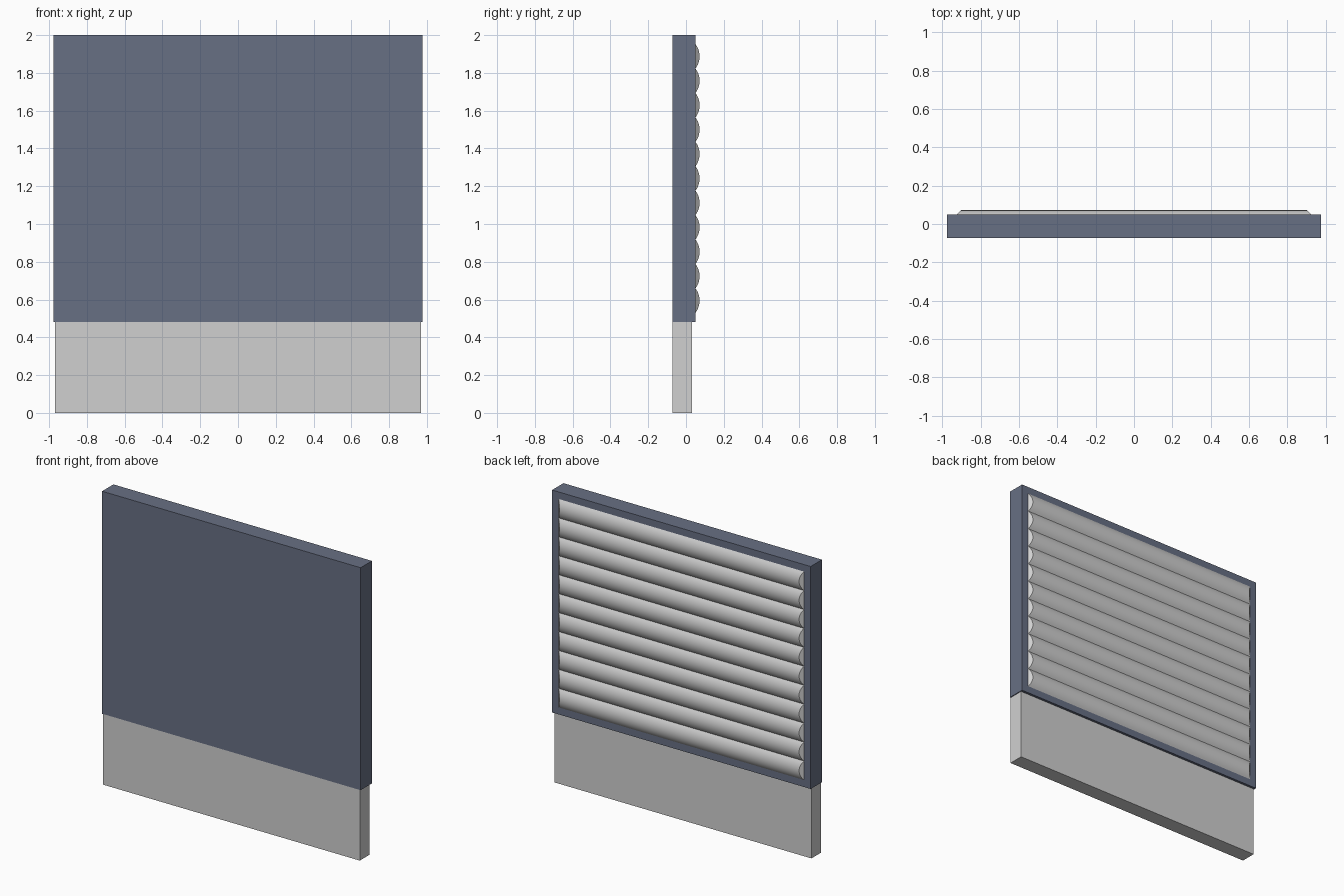
import bpy, bmesh, math

if "Cube" in bpy.data.objects:
    bpy.data.objects.remove(bpy.data.objects["Cube"])


def material(name, rgb):
    m = bpy.data.materials.new(name)
    m.diffuse_color = (*rgb, 1)
    m.use_nodes = True
    m.node_tree.nodes["Principled BSDF"].inputs["Base Color"].default_value = m.diffuse_color
    return m


GREY = material("light grey", (0.63, 0.63, 0.63))
BLUE = material("slate blue", (0.137, 0.160, 0.230))


def add(name, bm, mat):
    bmesh.ops.recalc_face_normals(bm, faces=bm.faces)
    me = bpy.data.meshes.new(name)
    bm.to_mesh(me)
    bm.free()
    me.materials.append(mat)
    ob = bpy.data.objects.new(name, me)
    bpy.context.collection.objects.link(ob)
    return ob


def box(name, lo, hi, mat):
    bm = bmesh.new()
    bmesh.ops.create_cube(bm, size=1)
    for v in bm.verts:
        v.co = [(a + b) / 2 + c * (b - a) for a, b, c in zip(lo, hi, v.co)]
    return add(name, bm, mat)


FRONT, BACK, PEAK, SPLIT = -0.072, 0.050, 0.072, 0.482

# plain lower panel and coloured upper panel
box("lower_panel", (-0.97, FRONT, 0), (0.97, 0.033, SPLIT), GREY)
box("upper_panel", (-0.976, FRONT, SPLIT), (0.976, BACK, 2), BLUE)

# one rounded padding rib with slanted ends, repeated up the back
COUNT, Z0, Z1, HALF = 11, 0.53, 1.952, 0.926
pitch = (Z1 - Z0) / COUNT
half, rise = pitch / 2, PEAK - BACK
radius = (half ** 2 + rise ** 2) / (2 * rise)
sweep = math.asin(half / radius)
STEPS = 12

bm = bmesh.new()
left, right = [], []
for i in range(STEPS + 1):
    a = -sweep + 2 * sweep * i / STEPS
    h = max(0, radius * math.cos(a) - (radius - rise))
    z = Z0 + half + radius * math.sin(a)
    left.append(bm.verts.new((-HALF + h, BACK + h, z)))
    right.append(bm.verts.new((HALF - h, BACK + h, z)))
for i in range(STEPS):
    bm.faces.new((left[i], left[i + 1], right[i + 1], right[i])).smooth = True
bm.faces.new(left)
bm.faces.new(right[::-1])
bm.faces.new((left[0], right[0], right[-1], left[-1]))
ribs = add("padding_ribs", bm, GREY)
ribs.data.set_sharp_from_angle(angle=math.radians(30))
arr = ribs.modifiers.new("repeat", "ARRAY")
arr.count = COUNT
arr.use_relative_offset = False
arr.use_constant_offset = True
arr.constant_offset_displace = (0, 0, pitch)
